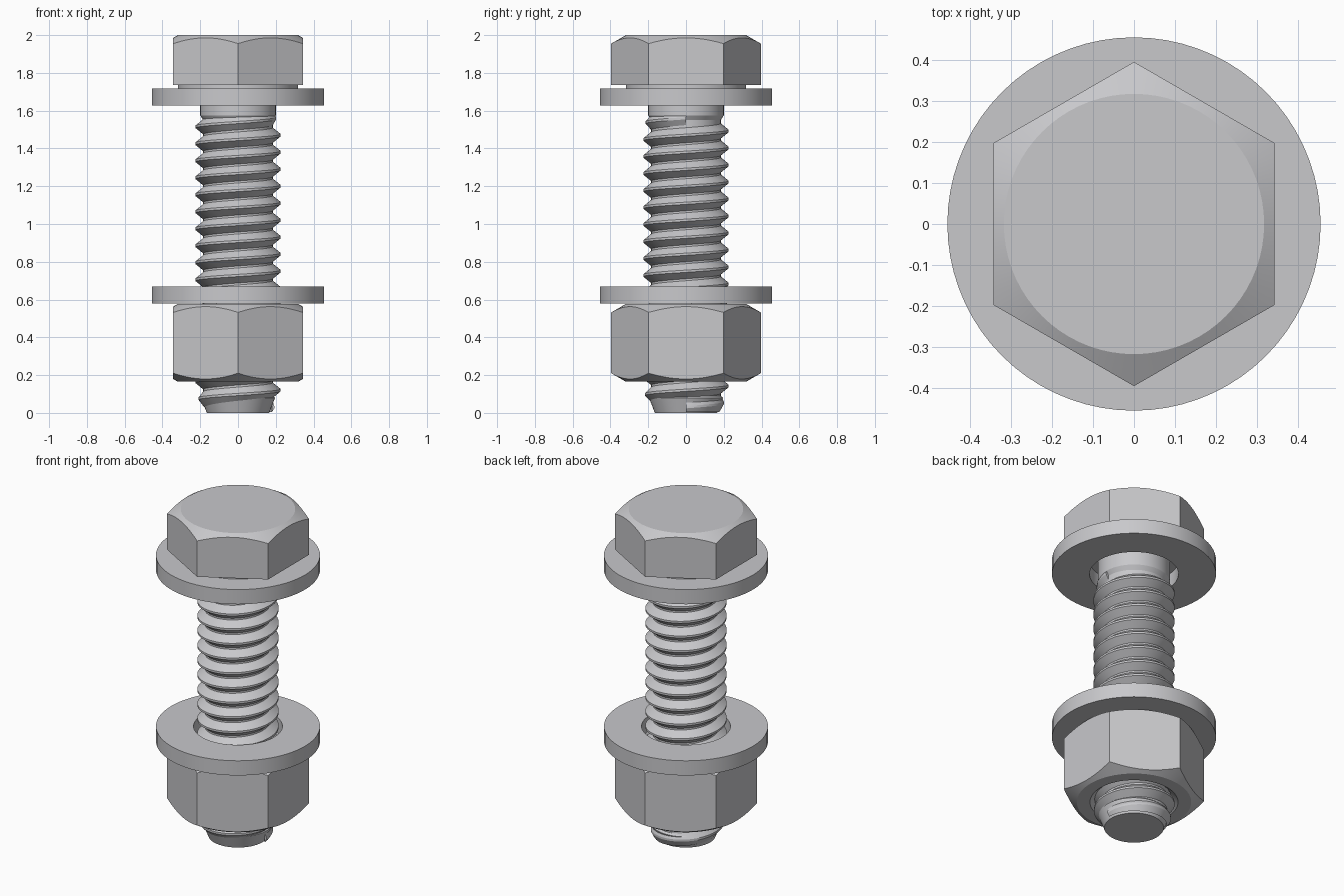
import bpy
import bmesh
from math import sin, cos, pi, radians, tan

SEG = 72
PITCH = 0.09
TURNS = 17

cube = bpy.data.objects.get("Cube")
if cube:
    bpy.data.objects.remove(cube, do_unlink=True)

steel = bpy.data.materials.new("steel grey")
steel.use_nodes = True
colour = (0.58, 0.58, 0.60, 1)
steel.diffuse_color = colour
steel.node_tree.nodes["Principled BSDF"].inputs["Base Color"].default_value = colour


def finish(name, bm):
    bmesh.ops.recalc_face_normals(bm, faces=bm.faces)
    mesh = bpy.data.meshes.new(name)
    bm.to_mesh(mesh)
    bm.free()
    mesh.materials.append(steel)
    obj = bpy.data.objects.new(name, mesh)
    bpy.context.collection.objects.link(obj)
    bpy.ops.object.select_all(action='DESELECT')
    obj.select_set(True)
    bpy.context.view_layer.objects.active = obj
    bpy.ops.object.shade_smooth_by_angle(angle=radians(20))
    return obj


def lathe(name, profile, ring=False):
    """Spin profile(angle) -> [(r, z)]; a ring closes on itself, a solid gets caps."""
    bm = bmesh.new()
    cols = []
    for i in range(SEG):
        a = 2 * pi * i / SEG
        cols.append([bm.verts.new((r * cos(a), r * sin(a), z)) for r, z in profile(a)])
    n = len(cols[0])
    for i in range(SEG):
        c, d = cols[i], cols[(i + 1) % SEG]
        for j in range(n if ring else n - 1):
            k = (j + 1) % n
            bm.faces.new((c[j], d[j], d[k], c[k]))
    if not ring:
        for j in (0, -1):
            bm.faces.new([c[j] for c in cols])
    return finish(name, bm)


# Hexagon outline and the conical chamfer that trims its corners
CHAMFER_R = 0.318


def hex_radius(a):
    return 0.343 / cos((a + pi / 6) % (pi / 3) - pi / 6)


def drop(a):
    return (hex_radius(a) - CHAMFER_R) * tan(radians(30))


# Head with the round bearing face below it
lathe("bolt_head", lambda a: [
    (CHAMFER_R, 1.715), (CHAMFER_R, 1.735), (hex_radius(a), 1.735),
    (hex_radius(a), 2 - drop(a)), (CHAMFER_R, 2)])

# Nut with both ends chamfered and a countersunk bore
lathe("nut", lambda a: [
    (0.245, 0.165), (CHAMFER_R, 0.165), (hex_radius(a), 0.165 + drop(a)),
    (hex_radius(a), 0.577 - drop(a)), (CHAMFER_R, 0.577),
    (0.245, 0.577), (0.205, 0.54), (0.205, 0.2)], ring=True)

# Two flat washers
for name, z in (("upper_washer", 1.628), ("lower_washer", 0.578)):
    lathe(name, lambda a: [(0.247, z), (0.456, z), (0.456, z + 0.09), (0.247, z + 0.09)],
          ring=True)

# Shank: tapered tip, thread root and plain neck
lathe("shank", lambda a: [
    (0.165, 0), (0.196, 0.08), (0.184, 0.09), (0.184, 1.55), (0.2, 1.575), (0.2, 1.72)])

# Helical thread that grows from the tip and fades into the neck
bm = bmesh.new()
rows = []
for i in range(TURNS * SEG + 1):
    t = i / SEG
    a = 2 * pi * t
    crest = 0.226 - 0.034 * max(0, 1 - t) - 0.024 * max(0, 1 - 2 * (TURNS - t))
    mid = 0.03 + PITCH * t
    section = [(0.18, -0.043), (crest, -0.006), (crest, 0.006), (0.18, 0.043)]
    rows.append([bm.verts.new((r * cos(a), r * sin(a), max(0.004, mid + dz)))
                 for r, dz in section])
for c, d in zip(rows, rows[1:]):
    for j in range(4):
        k = (j + 1) % 4
        bm.faces.new((c[j], d[j], d[k], c[k]))
bm.faces.new(rows[0])
bm.faces.new(rows[-1])
finish("thread", bm)
